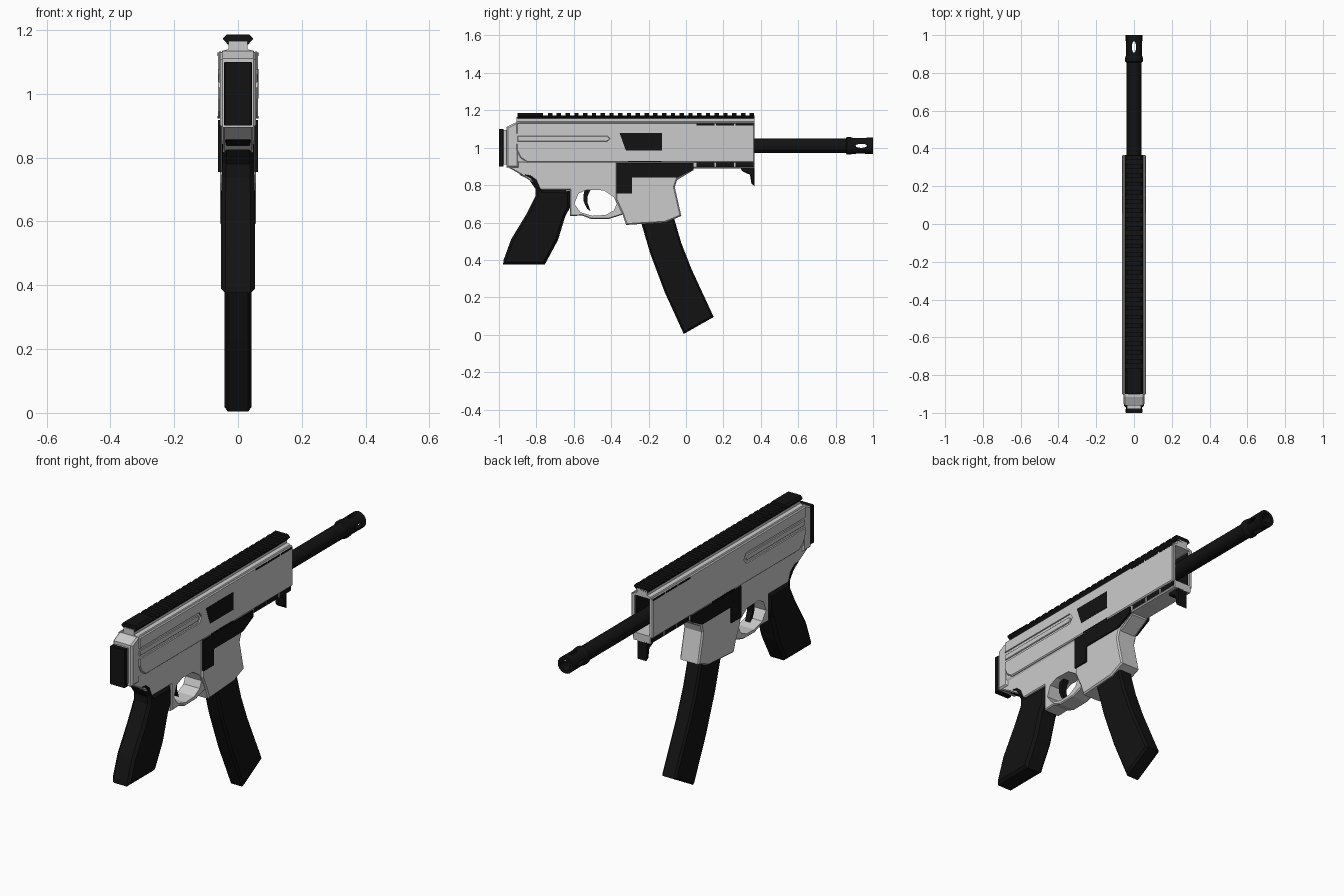
import bpy, bmesh, math
from mathutils import Vector, Matrix

black = bpy.data.materials.new("black")
black.diffuse_color = (0.006, 0.006, 0.006, 1)


def finish(name, bm, mat=None):
    bmesh.ops.recalc_face_normals(bm, faces=bm.faces)
    mesh = bpy.data.meshes.new(name)
    bm.to_mesh(mesh)
    bm.free()
    ob = bpy.data.objects.new(name, mesh)
    bpy.context.collection.objects.link(ob)
    if mat:
        mesh.materials.append(mat)
    return ob


def prism(name, pts, a, b, mat=None, axis="x", bevel=0, mirror=False):
    """Extrude a profile from a to b: (y, z) points along x, or (x, z) along y."""
    bm = bmesh.new()
    for s in ((1, -1) if mirror else (1,)):
        def at(p, d):
            return (s * d, p[0], p[1]) if axis == "x" else (p[0], d, p[1])
        lo = [bm.verts.new(at(p, a)) for p in pts]
        hi = [bm.verts.new(at(p, b)) for p in pts]
        bm.faces.new(lo)
        bm.faces.new(hi)
        for i in range(len(pts)):
            j = (i + 1) % len(pts)
            bm.faces.new((lo[i], lo[j], hi[j], hi[i]))
    bmesh.ops.recalc_face_normals(bm, faces=bm.faces)
    if bevel:
        k = 0 if axis == "x" else 1
        rim = [e for e in bm.edges if abs(e.verts[0].co[k] - e.verts[1].co[k]) < 1e-6]
        bmesh.ops.bevel(bm, geom=rim, offset=bevel, segments=1, affect="EDGES")
    return finish(name, bm, mat)


def rect(a0, a1, z0, z1):
    return [(a0, z0), (a1, z0), (a1, z1), (a0, z1)]


def cut(ob, *cutters):
    for c in cutters:
        c.hide_render = True
        m = ob.modifiers.new("cut", "BOOLEAN")
        m.object, m.operation, m.solver = c, "DIFFERENCE", "EXACT"
    dg = bpy.context.evaluated_depsgraph_get()
    mesh = bpy.data.meshes.new_from_object(ob.evaluated_get(dg))
    ob.modifiers.clear()
    ob.data = mesh
    for c in cutters:
        bpy.data.objects.remove(c)


# Upper receiver: hollow-fronted core
half = [(0.045, 0.915), (0.054, 0.93), (0.054, 1.125), (0.048, 1.135), (0.03, 1.14), (0.03, 1.165)]
core = prism("upper_receiver", half + [(-x, z) for x, z in reversed(half)], -0.905, 0.365, axis="y")
cut(core, prism("front_cutter", rect(-0.044, 0.044, 0.925, 1.125), 0.05, 0.5, axis="y"))
prism("handguard_lining", rect(0.055, 0.355, 0.927, 1.12), 0.041, 0.0445, black, mirror=True)

# Side panels with a recessed groove and raised rib
panel = prism("side_panels", [(-0.905, 0.985), (-0.885, 0.945), (-0.85, 0.922), (0.365, 0.922),
                              (0.365, 1.115), (0.365, 1.133), (-0.905, 1.133)],
              0.05, 0.063, bevel=0.005, mirror=True)
groove = [(-0.95, 1.02), (-0.41, 1.02), (-0.39, 1.048), (-0.41, 1.077), (-0.95, 1.077)]
cut(panel, prism("groove_cutter", groove, 0.056, 0.08, mirror=True))
prism("groove_rib", [(-0.9, 1.034), (-0.42, 1.034), (-0.405, 1.048), (-0.42, 1.063), (-0.9, 1.063)],
      0.05, 0.061, bevel=0.003, mirror=True)
prism("panel_seam", rect(-0.31, -0.13, 0.923, 0.93), 0.06, 0.0638, black, mirror=True)

# Ejection port on the right side only
prism("ejection_port", [(-0.355, 1.078), (-0.128, 1.078), (-0.128, 0.986), (-0.322, 0.986)],
      0.055, 0.0645, black)

# Handguard underside and slots, top and bottom
prism("handguard_base", rect(0.03, 0.365, 0.89, 0.93), -0.054, 0.054, bevel=0.006)
for i in range(3):
    y = 0.055 + i * 0.105
    prism("lower_slot", rect(y, y + 0.097, 0.898, 0.921), 0.045, 0.0555, black, mirror=True)
    prism("upper_slot", rect(y, y + 0.097, 1.119, 1.129), 0.055, 0.0637, black, mirror=True)

# Hand stop hook under the front
prism("hand_stop", [(0.365, 0.895), (0.365, 0.795), (0.35, 0.808), (0.342, 0.855), (0.3, 0.875),
                    (0.29, 0.895)], -0.03, 0.03, black, bevel=0.005)

# Top rail and its teeth
prism("rail_base", [(-0.032, 1.155), (0.032, 1.155), (0.047, 1.171), (-0.047, 1.171)],
      -0.9, 0.365, black, axis="y")
tooth = [(-0.047, 1.17), (0.047, 1.17), (0.047, 1.174), (0.036, 1.186), (-0.036, 1.186), (-0.047, 1.174)]
prism("rail_rear_block", tooth, -0.9, -0.765, black, axis="y")
t = prism("rail_teeth", tooth, -0.738, -0.715, black, axis="y")
arr = t.modifiers.new("repeat", "ARRAY")
arr.use_relative_offset, arr.use_constant_offset = False, True
arr.constant_offset_displace = (0, 0.0469, 0)
arr.count = 24

# Rear cap and black end plate
prism("rear_cap", [(-0.96, 0.895), (-0.895, 0.895), (-0.895, 1.135), (-0.915, 1.133), (-0.96, 1.11)],
      -0.056, 0.056, bevel=0.008)
prism("rear_spacer", rect(-0.98, -0.95, 0.91, 1.095), -0.038, 0.038)
prism("rear_plate", rect(-1.0, -0.976, 0.9, 1.1), -0.044, 0.044, black, bevel=0.003)

# Lower receiver with trigger guard opening
lower = prism("lower_receiver", [
    (-0.96, 0.93), (-0.96, 0.9), (-0.88, 0.855), (-0.8, 0.8), (-0.78, 0.775), (-0.62, 0.775),
    (-0.62, 0.635), (-0.555, 0.637), (-0.505, 0.618), (-0.41, 0.62), (-0.33, 0.645),
    (-0.25, 0.65), (-0.06, 0.82), (0.04, 0.88), (0.04, 0.93)], -0.047, 0.047, bevel=0.005)
cut(lower, prism("guard_cutter", [
    (-0.597, 0.7), (-0.575, 0.755), (-0.53, 0.775), (-0.44, 0.772), (-0.385, 0.735), (-0.37, 0.7),
    (-0.385, 0.665), (-0.43, 0.64), (-0.5, 0.636), (-0.565, 0.655)], -0.2, 0.2))

# Magazine well
prism("magazine_well", [
    (-0.375, 0.925), (-0.375, 0.72), (-0.34, 0.645), (-0.32, 0.587), (-0.11, 0.6), (-0.025, 0.635),
    (-0.06, 0.79), (-0.045, 0.835), (0.04, 0.885), (0.04, 0.925)], -0.056, 0.056, bevel=0.007)

# Black side plates beside the magazine well
prism("side_plate", [(-0.372, 0.918), (-0.372, 0.755), (-0.288, 0.755), (-0.288, 0.84), (-0.048, 0.84),
                     (0.04, 0.885), (0.04, 0.918)], 0.05, 0.063, black, mirror=True)

# Trigger
prism("trigger", [(-0.54, 0.785), (-0.505, 0.785), (-0.525, 0.745), (-0.528, 0.71), (-0.51, 0.66),
                  (-0.53, 0.675), (-0.548, 0.715), (-0.547, 0.75)], -0.015, 0.015, black)

# Pistol grip, narrower toward the top
grip = prism("grip", [
    (-0.89, 0.855), (-0.86, 0.868), (-0.825, 0.862), (-0.79, 0.835), (-0.765, 0.775), (-0.62, 0.772),
    (-0.62, 0.68), (-0.645, 0.635), (-0.685, 0.505), (-0.755, 0.375), (-0.978, 0.375),
    (-0.975, 0.4), (-0.935, 0.51), (-0.85, 0.65), (-0.805, 0.74), (-0.805, 0.78), (-0.84, 0.83)],
    -0.053, 0.053, black, bevel=0.014)
for v in grip.data.vertices:
    f = min(max((v.co.z - 0.68) / 0.12, 0), 1)
    v.co.x *= 1 - 0.07 * f

# Curved magazine
prism("magazine", [
    (-0.25, 0.65), (-0.07, 0.65), (-0.06, 0.61), (-0.025, 0.49), (0.03, 0.35), (0.148, 0.095),
    (-0.012, 0.004), (-0.115, 0.23), (-0.19, 0.43), (-0.237, 0.59)],
    -0.042, 0.042, black, bevel=0.01)

# Barrel and muzzle device, turned about the y axis
prof = [(0, 0.04), (0.039, 0.04), (0.039, 0.855), (0.047, 0.86), (0.047, 0.88), (0.043, 0.89),
        (0.044, 1.0), (0.028, 1.0), (0.028, 0.895), (0, 0.895)]
bm = bmesh.new()
vs = [bm.verts.new((r, y, 1.01)) for r, y in prof]
es = [bm.edges.new(p) for p in zip(vs, vs[1:])]
bmesh.ops.spin(bm, geom=vs + es, cent=(0, 0, 1.01), axis=(0, 1, 0), angle=math.tau, steps=20)
bmesh.ops.remove_doubles(bm, verts=bm.verts, dist=1e-5)
barrel = finish("barrel", bm, black)

# Oval vent holes through the muzzle
ovals = []
for turn in (0, math.pi / 2):
    bm = bmesh.new()
    bmesh.ops.create_cone(bm, cap_ends=True, segments=12, radius1=1, radius2=1, depth=0.2)
    bmesh.ops.scale(bm, vec=(0.011, 0.031, 1), verts=bm.verts)
    bmesh.ops.rotate(bm, cent=(0, 0, 0), matrix=Matrix.Rotation(turn, 3, "Y"), verts=bm.verts)
    bmesh.ops.translate(bm, vec=(0, 0.937, 1.01), verts=bm.verts)
    ovals.append(finish("vent_cutter", bm))
cut(barrel, *ovals)
